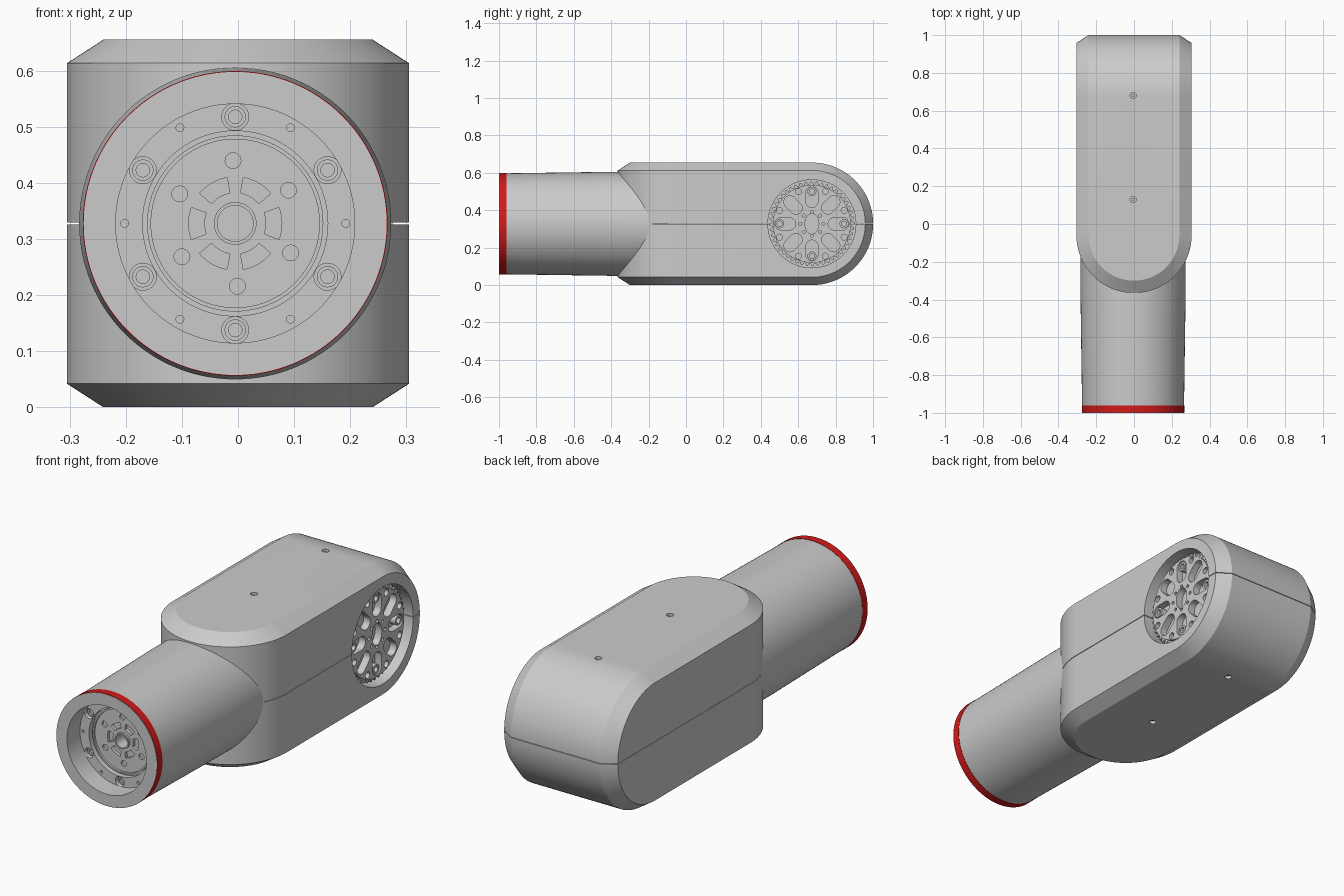
import bpy, bmesh, math
from math import sin, cos, pi, radians

if "Cube" in bpy.data.objects:
    bpy.data.objects.remove(bpy.data.objects["Cube"])

MID = 0.3275      # height of the shell seam
CX = -0.005       # arm axis in x
PIVOT = 0.673     # y of the rounded rear end


# Frames map (a, b, depth) to world space
def front(a, b, d):
    return (CX + a, d, MID + b)


def side(a, b, d):
    return (d, PIVOT + a, MID + b)


def top(a, b, d):
    return (a, b, d)


def polar(r, deg):
    return r * cos(radians(deg)), r * sin(radians(deg))


def circle(r, c=(0, 0), n=32, ry=None):
    return [(c[0] + r * cos(2 * pi * i / n), c[1] + (ry or r) * sin(2 * pi * i / n)) for i in range(n)]


def slot(r0, r1, w, deg):
    """Rounded radial slot between two radii."""
    pts = [(r1 + w * cos(t), w * sin(t)) for t in [pi * (i / 12 - .5) for i in range(13)]]
    pts += [(r0 - w * cos(t), -w * sin(t)) for t in [pi * (i / 12 - .5) for i in range(13)]]
    c, s = cos(radians(deg)), sin(radians(deg))
    return [(x * c - y * s, x * s + y * c) for x, y in pts]


def sector(r0, r1, deg, half):
    steps = [deg - half + half * i / 5 for i in range(11)]
    return [polar(r1, a) for a in steps] + [polar(r0, a) for a in reversed(steps)]


def finish(bm, name):
    bmesh.ops.recalc_face_normals(bm, faces=bm.faces)
    me = bpy.data.meshes.new(name)
    bm.to_mesh(me)
    bm.free()
    ob = bpy.data.objects.new(name, me)
    bpy.context.collection.objects.link(ob)
    return ob


def prisms(name, frame, items):
    """One object from many (outline, depth0, depth1) prisms."""
    bm = bmesh.new()
    for pts, d0, d1 in items:
        lo = [bm.verts.new(frame(a, b, d0)) for a, b in pts]
        hi = [bm.verts.new(frame(a, b, d1)) for a, b in pts]
        bm.faces.new(lo)
        bm.faces.new(hi[::-1])
        for i in range(len(pts)):
            j = (i + 1) % len(pts)
            bm.faces.new((lo[i], hi[i], hi[j], lo[j]))
    return finish(bm, name)


def lathe(name, frame, profile, n=96):
    """Closed (radius, depth) profile turned about the frame's axis."""
    bm = bmesh.new()
    rings = [[bm.verts.new(frame(*p, d)) for p in circle(r, n=n)] for r, d in profile]
    for k in range(len(rings)):
        A, B = rings[k], rings[(k + 1) % len(rings)]
        for i in range(n):
            j = (i + 1) % n
            bm.faces.new((A[i], A[j], B[j], B[i]))
    return finish(bm, name)


def activate(ob):
    bpy.ops.object.select_all(action='DESELECT')
    ob.select_set(True)
    bpy.context.view_layer.objects.active = ob


def cut(ob, *cutters):
    activate(ob)
    for c in cutters:
        m = ob.modifiers.new("cut", 'BOOLEAN')
        m.operation, m.solver, m.object = 'DIFFERENCE', 'EXACT', c
        bpy.ops.object.modifier_apply(modifier=m.name)


def drop(*obs):
    for o in obs:
        bpy.data.objects.remove(o)


# Body shells: convex, rounded in plan at the front and in side view at the rear
def shell(name, s):
    g, n = 0.0015, 40
    bm = bmesh.new()
    for i in range(2 * n + 1):
        t = pi * i / (2 * n)
        for r, h in ((.305, g), (.305, .2855), (.24, MID)):
            bm.verts.new((r * cos(t), -.06 - r * sin(t), MID + s * h))
    for i in range(n + 1):
        t = pi / 2 * i / n
        for x, r in ((.305, .2855), (.24, MID)):
            for sx in (1, -1):
                bm.verts.new((sx * x, PIVOT + r * cos(t), MID + s * max(g, r * sin(t))))
    res = bmesh.ops.convex_hull(bm, input=bm.verts)
    junk = {v for v in res["geom_interior"] + res["geom_unused"] if isinstance(v, bmesh.types.BMVert)}
    bmesh.ops.delete(bm, geom=list(junk), context='VERTS')
    bmesh.ops.dissolve_limit(bm, angle_limit=0.005, verts=bm.verts, edges=bm.edges)
    return finish(bm, name)


joint_cut = prisms("joint_cutter", side, [(circle(.235, n=96), .235, .4)])
dimples = [(circle(.016, (CX, y), 24), z0, z1) for y in (.13, .68)
           for z0, z1 in ((-.1, .02), (2 * MID - .02, .8))]
dimple_cut = prisms("dimple_cutter", top, dimples)
for nm, s in (("upper_shell", 1), ("lower_shell", -1)):
    cut(shell(nm, s), joint_cut, dimple_cut)
drop(joint_cut, dimple_cut)
prisms("shell_screws", top, [(circle(.009, (CX, y), 16), z0, z1) for y in (.13, .68)
                             for z0, z1 in ((.01, .03), (2 * MID - .03, 2 * MID - .01))])

# Toothed joint plate in the side recess
teeth = [polar(.227 if i % 4 < 2 else .213, i * 360 / 192) for i in range(192)]
plate = prisms("joint_plate", side, [(teeth, .23, .262)])
hub = prisms("joint_hub", side, [(circle(.208, n=96), .255, .275)])
holes = [(slot(.12, .165, .033, 45 * k), .24, .4) for k in range(8)]
holes += [(circle(.016, polar(.187, 22.5 + 45 * k), 20), .25, .4) for k in range(8)]
holes += [(circle(.008, polar(.062, 45 * k), 16), .25, .4) for k in range(8)]
holes += [(circle(.037, ry=.054), .24, .4)]
cutter = prisms("plate_cutter", side, holes)
cut(plate, cutter)
cut(hub, cutter)
drop(cutter)
for k in range(4):
    a, b = polar(.172, 90 * k)
    lathe("joint_sleeve", lambda u, v, d, a=a, b=b: side(a + u, b + v, d),
          [(.024, .238), (.024, .27), (.014, .27), (.014, .238)], 32)

# Arm tube with its coloured end band
lathe("arm_tube", front, [(.213, -1), (.270, -1), (.270, -.96), (.278, -.4), (.278, -.1), (.213, -.1)], 128)
band = lathe("end_band", front, [(.268, -.998), (.2715, -.998), (.2715, -.96), (.268, -.96)], 128)
red = bpy.data.materials.new("band_red")
red.diffuse_color = (.65, .01, .01, 1)
red.use_nodes = True
red.node_tree.nodes["Principled BSDF"].inputs["Base Color"].default_value = red.diffuse_color
band.data.materials.append(red)

# Bolted flange inside the arm mouth
flange = lathe("mount_flange", front, [(.215, -.9), (.165, -.9), (.165, -.8), (.215, -.8)])
bolts = [(circle(.024, polar(.19, 30 + 60 * k), 28), -1.1, -.875) for k in range(6)]
bolts += [(circle(.007, polar(.197, 60 * k), 16), -1.1, -.89) for k in range(6)]
cutter = prisms("bolt_cutter", front, bolts)
cut(flange, cutter)
drop(cutter)
for k in range(6):
    a, b = polar(.19, 30 + 60 * k)
    lathe("flange_bolt", lambda u, v, d, a=a, b=b: front(a + u, b + v, d),
          [(.019, -.87), (.019, -.885), (.012, -.885), (.012, -.87)], 24)

# Output disc with screw holes, pockets and a central bore
disc = prisms("output_disc", front, [(circle(.166, n=96), -.875, -.8)])
pockets = [(circle(.014, polar(.112, 32 + 60 * k), 24), -1, -.865) for k in range(6)]
pockets += [(sector(.055, .083, 60 * k, 20), -1, -.86) for k in range(6)]
pockets += [(circle(.032, n=48), -1, -.82)]
cutter = prisms("pocket_cutter", front, pockets)
cut(disc, cutter)
drop(cutter)
lathe("output_lip", front, [(.157, -.86), (.157, -.885), (.150, -.885), (.150, -.86)])
lathe("bore_ring", front, [(.038, -.86), (.038, -.885), (.032, -.885), (.032, -.86)], 48)

for ob in list(bpy.context.scene.objects):
    activate(ob)
    bpy.ops.object.shade_smooth_by_angle(angle=radians(20))
